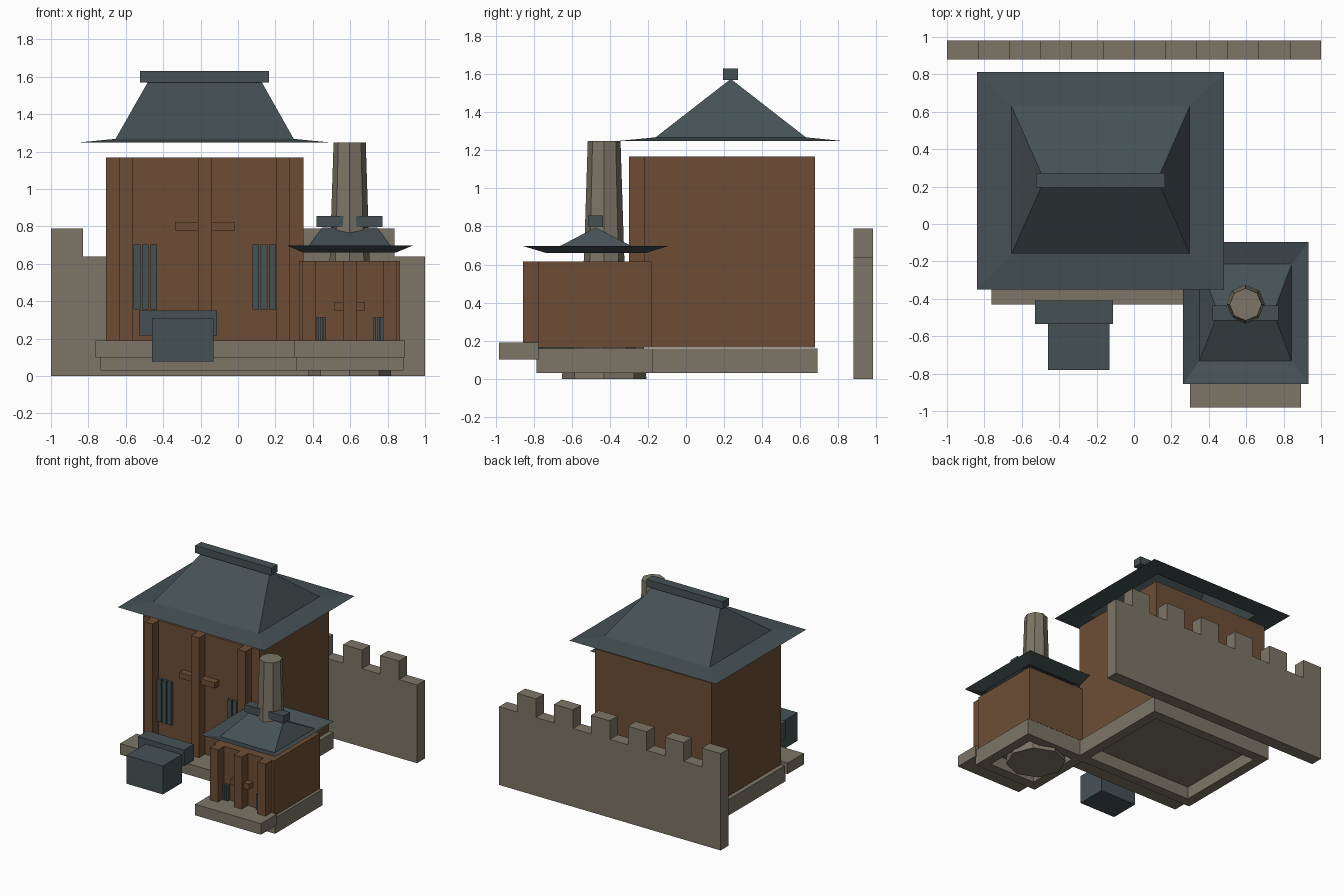
import bpy, bmesh, math

if "Cube" in bpy.data.objects:
    bpy.data.objects.remove(bpy.data.objects["Cube"])


def material(name, rgb):
    m = bpy.data.materials.new(name)
    m.diffuse_color = (*rgb, 1)
    m.use_nodes = True
    m.node_tree.nodes["Principled BSDF"].inputs["Base Color"].default_value = m.diffuse_color
    return m


STONE = material("warm grey stone", (0.205, 0.18, 0.135))
WOOD = material("brown timber", (0.155, 0.076, 0.036))
SLATE = material("dark slate", (0.06, 0.083, 0.09))


def make(name, verts, faces, mat, fix=True):
    me = bpy.data.meshes.new(name)
    me.from_pydata(verts, [], faces)
    if fix:
        bm = bmesh.new()
        bm.from_mesh(me)
        bmesh.ops.recalc_face_normals(bm, faces=bm.faces)
        bm.to_mesh(me)
        bm.free()
    me.materials.append(mat)
    ob = bpy.data.objects.new(name, me)
    bpy.context.collection.objects.link(ob)
    return ob


def box(name, x0, x1, y0, y1, z0, z1, mat):
    v = [(x, y, z) for x in (x0, x1) for y in (y0, y1) for z in (z0, z1)]
    f = [(0, 1, 3, 2), (4, 6, 7, 5), (0, 4, 5, 1), (2, 3, 7, 6), (0, 2, 6, 4), (1, 5, 7, 3)]
    return make(name, v, f, mat)


def ring(x0, x1, y0, y1, z):
    return [(x0, y0, z), (x1, y0, z), (x1, y1, z), (x0, y1, z)]


def roof(name, eave, brk, ridge):
    # open hip roof shell with a flared eave strip
    rx0, rx1, ry, rz = ridge
    v = ring(*eave) + ring(*brk) + [(rx0, ry, rz), (rx1, ry, rz)]
    f = [(i, (i + 1) % 4, 4 + (i + 1) % 4, 4 + i) for i in range(4)]
    f += [(4, 5, 9, 8), (5, 6, 9), (6, 7, 8, 9), (7, 4, 8)]
    make(name, v, f, SLATE, fix=False)


def base_frame(name, x0, x1, y0, y1, z0, z1, t=0.08):
    # hollow plinth: four walls with a recessed plate
    box(name + "_front", x0, x1, y0, y0 + t, z0, z1, STONE)
    box(name + "_back", x0, x1, y1 - t, y1, z0, z1, STONE)
    box(name + "_left", x0, x0 + t, y0 + t, y1 - t, z0, z1, STONE)
    box(name + "_right", x1 - t, x1, y0 + t, y1 - t, z0, z1, STONE)
    box(name + "_plate", x0 + t, x1 - t, y0 + t, y1 - t, z1 - 0.03, z1, STONE)


def house(name, cx, half, y0, y1, ztop, off, bar, window):
    # walls, front posts, door crossbar and barred windows
    box(name + "_walls", cx - half, cx + half, y0, y1, 0.165, ztop, WOOD)
    for i in (-1, 0, 1):
        x = cx + i * off
        box(name + "_post", x - 0.036, x + 0.036, y0 - 0.08, y0, 0.165, ztop, WOOD)
    bw, bz0, bz1 = bar
    box(name + "_crossbar", cx - bw, cx + bw, y0 - 0.055, y0, bz0, bz1, WOOD)
    w0, w1, wz0, wz1, n = window
    pitch = (w1 - w0) / n
    for s in (-1, 1):
        for k in range(n):
            x = cx + s * (w0 + (k + 0.5) * pitch)
            box(name + "_window_bar", x - pitch * 0.4, x + pitch * 0.4,
                y0 - 0.025, y0, wz0, wz1, SLATE)


# Main hall
C = -0.178
base_frame("hall_base", C - 0.557, C + 0.557, -0.235, 0.69, 0.03, 0.16)
box("hall_veranda", C - 0.585, C + 0.585, -0.43, -0.22, 0.1, 0.19, STONE)
house("hall", C, 0.527, -0.22, 0.677, 1.168, 0.42,
      (0.16, 0.778, 0.825), (0.25, 0.385, 0.355, 0.703, 3))
roof("hall_roof", (-0.84, 0.482, -0.35, 0.813, 1.25),
     (-0.655, 0.298, -0.16, 0.63, 1.268), (-0.48, 0.125, 0.235, 1.575))
box("hall_ridge", -0.523, 0.165, 0.195, 0.272, 1.57, 1.63, SLATE)

# Small house
S = 0.597
base_frame("small_base", S - 0.288, S + 0.288, -0.785, -0.175, 0.03, 0.16)
box("small_veranda", S - 0.297, S + 0.297, -0.982, -0.775, 0.1, 0.19, STONE)
house("small_house", S, 0.27, -0.775, -0.18, 0.615, 0.215,
      (0.083, 0.35, 0.397), (0.125, 0.18, 0.19, 0.316, 3))
roof("small_roof", (0.263, 0.933, -0.856, -0.095, 0.697),
     (0.35, 0.843, -0.732, -0.215, 0.66), (0.45, 0.745, -0.475, 0.795))
box("small_ridge", 0.42, 0.772, -0.515, -0.435, 0.797, 0.857, SLATE)

# Eight-sided stone chimney with a wide foot, rising through the small house
prof = [(0.222, 0), (0.215, 0.1), (0.13, 0.2), (0.105, 0.66), (0.086, 1.25)]
verts = [(S + r * math.cos(math.pi * k / 4), -0.43 + r * math.sin(math.pi * k / 4), z)
         for r, z in prof for k in range(8)]
faces = [(8 * j + k, 8 * j + (k + 1) % 8, 8 * j + 8 + (k + 1) % 8, 8 * j + 8 + k)
         for j in range(4) for k in range(8)]
faces += [tuple(range(8)), tuple(range(32, 40))]
make("chimney", verts, faces, STONE)

# Slate chest in front of the hall
box("chest_back", -0.53, -0.112, -0.535, -0.41, 0.218, 0.35, SLATE)
box("chest_front", -0.46, -0.132, -0.78, -0.535, 0.077, 0.308, SLATE)

# Battlement wall, one stepped outline extruded in y
pts = [(1, 0), (-1, 0)]
for i in range(6):
    a = -1 + i / 3
    b = a + 0.17
    if i:
        pts.append((a, 0.638))
    pts += [(a, 0.79), (b, 0.79), (b, 0.638)]
pts.append((1, 0.638))
n = len(pts)
verts = [(x, y, z) for y in (0.88, 0.982) for x, z in pts]
faces = [tuple(range(n)), tuple(range(n, 2 * n))]
faces += [(i, (i + 1) % n, n + (i + 1) % n, n + i) for i in range(n)]
make("battlement_wall", verts, faces, STONE)
